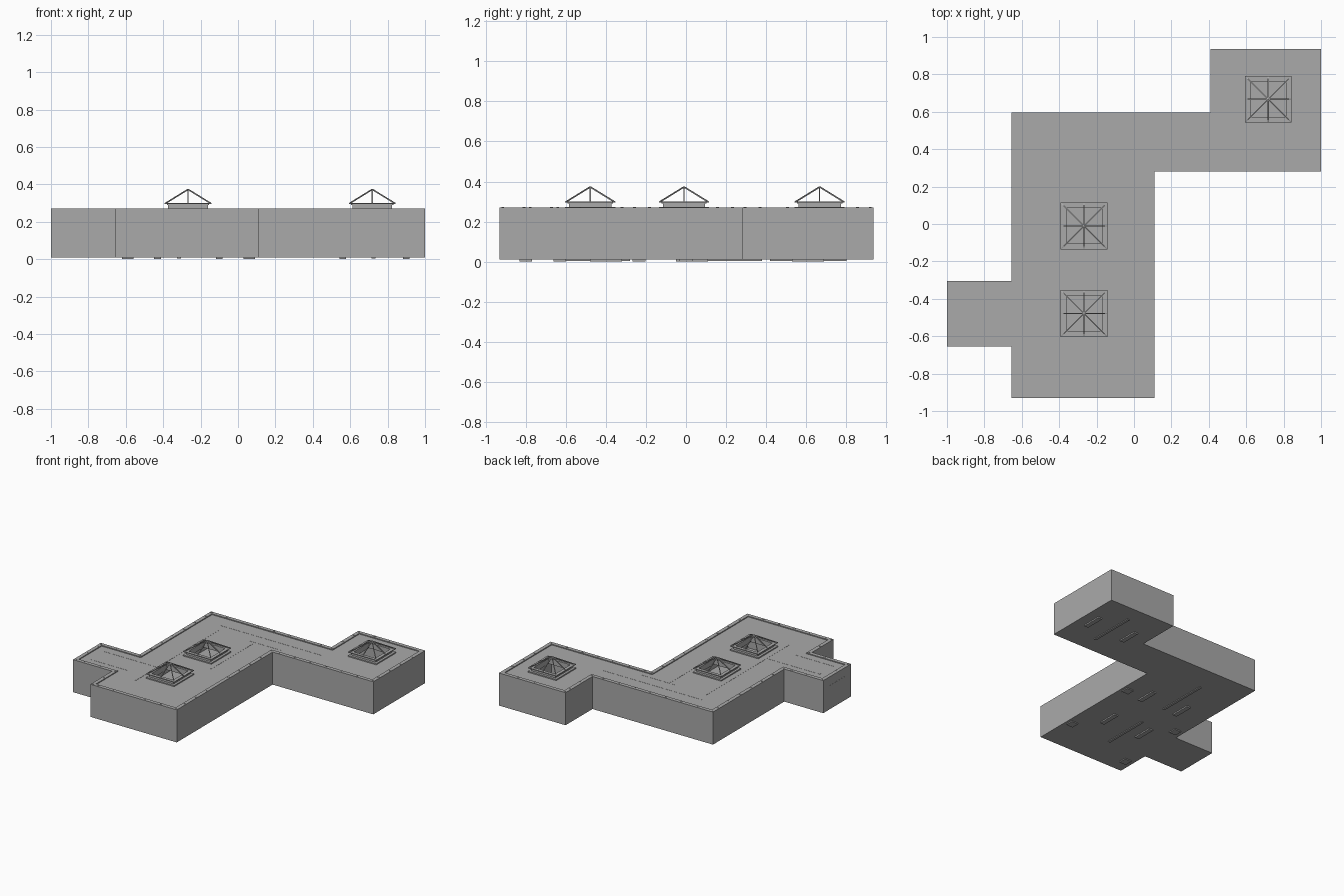
import bpy, bmesh, math
from mathutils import Vector

if "Cube" in bpy.data.objects:
    bpy.data.objects.remove(bpy.data.objects["Cube"])


def material(name, v):
    m = bpy.data.materials.new(name)
    m.diffuse_color = (v, v, v, 1)
    m.use_nodes = True
    m.node_tree.nodes["Principled BSDF"].inputs["Base Color"].default_value = m.diffuse_color
    return m


GREY = material("grey", 0.40)


def finish(name, bm):
    bmesh.ops.recalc_face_normals(bm, faces=bm.faces)
    me = bpy.data.meshes.new(name)
    bm.to_mesh(me)
    bm.free()
    me.materials.append(GREY)
    ob = bpy.data.objects.new(name, me)
    bpy.context.collection.objects.link(ob)
    return ob


def slab(name, loops, z0, z1):
    """Extruded outline; extra loops become holes."""
    bm = bmesh.new()
    edges = []
    for loop in loops:
        vs = [bm.verts.new((x, y, z0)) for x, y in loop]
        edges += [bm.edges.new((vs[i - 1], vs[i])) for i in range(len(vs))]
    bmesh.ops.triangle_fill(bm, edges=edges, use_beauty=True, normal=(0, 0, 1))
    bmesh.ops.dissolve_limit(bm, angle_limit=0.01, verts=bm.verts, edges=bm.edges)
    ext = bmesh.ops.extrude_face_region(bm, geom=bm.faces[:], use_keep_orig=True)
    top = [g for g in ext["geom"] if isinstance(g, bmesh.types.BMVert)]
    bmesh.ops.translate(bm, verts=top, vec=(0, 0, z1 - z0))
    return finish(name, bm)


def square(cx, cy, w):
    h = w / 2
    return [(cx - h, cy - h), (cx + h, cy - h), (cx + h, cy + h), (cx - h, cy + h)]


def inset(poly, d):
    """Inset of a counter-clockwise right-angled outline."""
    out = []
    for i, p in enumerate(poly):
        p = Vector(p)
        a = (p - Vector(poly[i - 1])).normalized()
        b = (Vector(poly[(i + 1) % len(poly)]) - p).normalized()
        out.append((p.x - d * (a.y + b.y), p.y + d * (a.x + b.x)))
    return out


def add_box(bm, x0, x1, y0, y1, z0, z1):
    vs = bmesh.ops.create_cube(bm, size=1)["verts"]
    for v in vs:
        v.co = ((x0 + x1) / 2 + v.co.x * (x1 - x0), (y0 + y1) / 2 + v.co.y * (y1 - y0),
                (z0 + z1) / 2 + v.co.z * (z1 - z0))


def boxes(name, items):
    bm = bmesh.new()
    for it in items:
        add_box(bm, *it)
    return finish(name, bm)


def add_bar(bm, a, b, w):
    a, b = Vector(a), Vector(b)
    vs = bmesh.ops.create_cube(bm, size=1)["verts"]
    rot = (b - a).to_track_quat('Z', 'Y')
    for v in vs:
        v.co = (a + b) / 2 + rot @ Vector((v.co.x * w, v.co.y * w, v.co.z * (b - a).length))


OUT = [(-1, -.655), (-.655, -.655), (-.655, -.93), (.11, -.93), (.11, .28), (1, .28),
       (1, .935), (.41, .935), (.41, .595), (-.655, .595), (-.655, -.305), (-1, -.305)]
SKY = [(-.267, -.01), (-.267, -.478), (.718, .667)]
T, ROOF, TOP = 0.03, 0.263, 0.27
INNER = inset(OUT, T)

# building shell: walls with parapet rim, floor plate, roof with skylight openings
slab("walls", [OUT, INNER], 0.01, TOP)
slab("floor", [INNER], 0.01, 0.016)
slab("roof", [INNER] + [square(x, y, .19) for x, y in SKY], ROOF - 0.008, ROOF)

# small studs along the rim, each side spaced from its clockwise start
mid = inset(OUT, T / 2)[::-1]
bm = bmesh.new()
for i, p in enumerate(mid):
    a, b = Vector(p), Vector(mid[(i + 1) % len(mid)])
    n = int((b - a).length / 0.138)
    for k in range(n + 1):
        c = a + (b - a).normalized() * (0.138 * k)
        if k and (b - c).length < 0.03:
            continue
        vs = bmesh.ops.create_cone(bm, cap_ends=True, segments=8, radius1=.007,
                                   radius2=.007, depth=.004)["verts"]
        bmesh.ops.translate(bm, verts=vs, vec=(c.x, c.y, TOP))
finish("rim_studs", bm)

# skylights: flange, curb, eaves frame and open pyramid of glazing bars
for n, (x, y) in enumerate(SKY, 1):
    slab(f"skylight_flange_{n}", [square(x, y, .25), square(x, y, .19)], ROOF, .272)
    slab(f"skylight_curb_{n}", [square(x, y, .212), square(x, y, .19)], .272, .295)
    slab(f"skylight_eaves_{n}", [square(x, y, .25), square(x, y, .222)], .295, .301)
    slab(f"skylight_seat_{n}", [square(x, y, .226), square(x, y, .19)], .29, .298)
    bm = bmesh.new()
    for k in range(8):
        ang = k * math.pi / 4
        r = .12 * (math.sqrt(2) if k % 2 else 1)
        add_bar(bm, (x + r * math.cos(ang), y + r * math.sin(ang), .299), (x, y, .373), .006)
    finish(f"skylight_bars_{n}", bm)

# thin conduit lines lying flush in the roof
H = [(-.47, .42, .452), (-.15, .135, .355), (-.91, -.45, -.397), (-.91, -.58, -.565)]
V = [(-.675, .375, -.435), (-.2, .34, -.1)]
boxes("roof_lines",
      [(a, b, y - .005, y + .005, ROOF - .004, ROOF + .001) for a, b, y in H] +
      [(x - .005, x + .005, a, b, ROOF - .004, ROOF + .001) for a, b, x in V])

# underside fittings: long strips, slots and square pads
boxes("underside_strips", [(x - .01, x + .01, a, b, .004, .02) for x, a, b in
                           [(-.315, -.04, .38), (-.315, -.66, -.28), (.725, .42, .8)]])
boxes("underside_slots", [(x - .018, x + .018, y - .08, y + .08, 0, .02) for x, y in
                          [(.9, .61), (.56, .61), (-.1, .03), (-.1, -.4), (-.43, .03), (-.43, -.4)]])
boxes("underside_pads", [(x - .03, x + .03, y - .032, y + .032, .002, .012) for x, y in
                         [(.06, .0), (.06, -.63), (-.59, -.8), (-.59, -.235)]])

# door frame on the end of the small wing
boxes("door_frame", [(-1.001, -.995, -.57, -.56, .01, .2), (-1.001, -.995, -.40, -.39, .01, .2),
                     (-1.001, -.995, -.56, -.40, .19, .2)])
